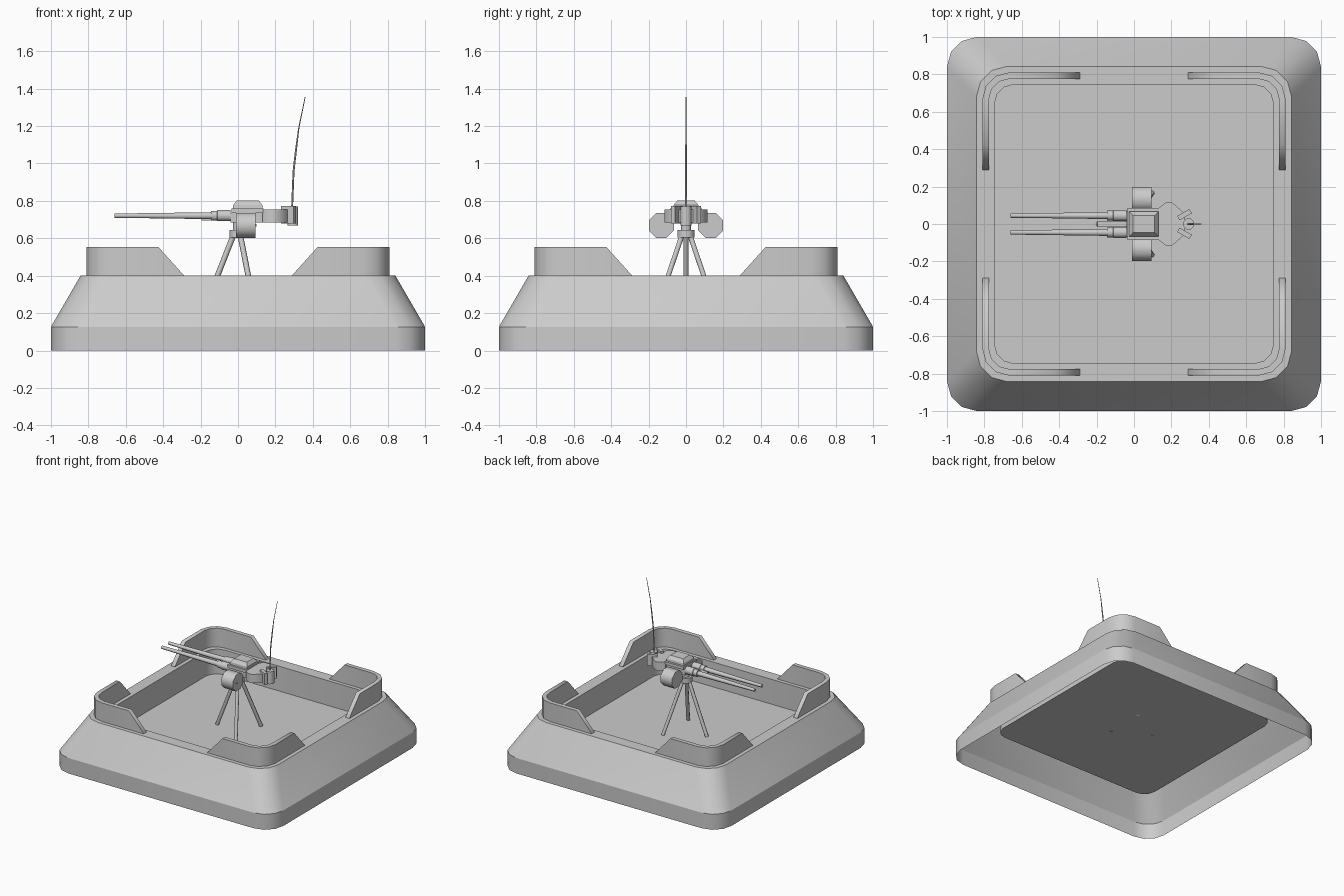
import bpy, bmesh
from math import pi, sin, cos, radians
from mathutils import Vector, Matrix

if "Cube" in bpy.data.objects:
    bpy.data.objects.remove(bpy.data.objects["Cube"])

FLOOR = 0.196


def finish(name, bm, angle=40):
    bmesh.ops.recalc_face_normals(bm, faces=bm.faces)
    me = bpy.data.meshes.new(name)
    bm.to_mesh(me)
    bm.free()
    me.shade_smooth()
    me.set_sharp_from_angle(angle=radians(angle))
    ob = bpy.data.objects.new(name, me)
    bpy.context.collection.objects.link(ob)
    return ob


def loft(name, rings, cap_start=True, cap_end=True, angle=40):
    bm = bmesh.new()
    vs = [[bm.verts.new(p) for p in r] for r in rings]
    n = len(rings[0])
    for a, b in zip(vs, vs[1:]):
        for i in range(n):
            j = (i + 1) % n
            bm.faces.new((a[i], a[j], b[j], b[i]))
    if cap_start:
        bm.faces.new(vs[0][::-1])
    if cap_end:
        bm.faces.new(vs[-1])
    return finish(name, bm, angle)


def corner_arc(half, r, segs=3):
    c = half - r
    return [(c + r * cos(pi / 2 * i / segs), c + r * sin(pi / 2 * i / segs))
            for i in range(segs + 1)]


def rounded_square(half, r, z):
    pts = []
    for k in range(4):
        m = Matrix.Rotation(k * pi / 2, 3, 'Z')
        pts += [m @ Vector((x, y, z)) for x, y in corner_arc(half, r)]
    return pts


def tube(name, path, radii, sides=8):
    # round rod along a path, with one radius per point
    path = [Vector(p) for p in path]
    q = (path[-1] - path[0]).to_track_quat('Z', 'Y')
    rings = [[p + q @ Vector((r * cos(2 * pi * (i + .5) / sides),
                              r * sin(2 * pi * (i + .5) / sides), 0))
              for i in range(sides)] for p, r in zip(path, radii)]
    return loft(name, rings, angle=62 if sides < 8 else 50)


def prism(name, outline, z0, z1):
    return loft(name, [[(x, y, z) for x, y in outline] for z in (z0, z1)], angle=50)


def rect(x0, x1, y0, y1):
    return [(x0, y0), (x1, y0), (x1, y1), (x0, y1)]


# open-bottomed base: skirt, then sloped sides, rim and sunken floor
loft("base_skirt", [rounded_square(1.0, .16, z) for z in (0, .127)],
     cap_start=False, cap_end=False)
loft("bunker_base", [rounded_square(h, r, z) for h, r, z in (
    (1.0, .16, .127), (.842, .16, .4), (.745, .1, .4),
    (.745, .1, FLOOR))], cap_start=False)

# four raised corner walls with sloped ends
for k in range(4):
    m = Matrix.Rotation(k * pi / 2, 4, 'Z')

    def wall_line(half, r):
        return [(half, .29), (half, .425)] + corner_arc(half, r) + [(.425, half), (.29, half)]
    outer, inner = wall_line(.81, .14), wall_line(.775, .105)
    n = len(outer)
    rings = []
    for i, (o, q) in enumerate(zip(outer, inner)):
        top = .403 if i in (0, n - 1) else .553
        rings.append([m @ Vector((p[0], p[1], z)) for p, z in
                      ((o, .4), (o, top), (q, top), (q, .4))])
    loft(f"corner_wall_{k + 1}", rings, angle=60)

# tripod legs and mount
for k in range(3):
    a = pi + k * 2 * pi / 3
    tube(f"tripod_leg_{k + 1}",
         [(.025 * cos(a), .025 * sin(a), .615), (.19 * cos(a), .19 * sin(a), FLOOR)],
         [.015, .015], 6)
tube("mount_collar", [(0, 0, .603), (0, 0, .645)], [.048, .048])
tube("mount_post", [(0, 0, .645), (0, 0, .7)], [.028, .028])

# receiver body and bevelled cover
prism("receiver", rect(-.04, .14, -.07, .07), .685, .735)
prism("receiver_plate", rect(-.035, .135, -.085, .085), .735, .76)
loft("receiver_cover", [[(x, y, z) for x, y in rect(*r)] for r, z in (
    ((-.028, .13, -.068, .068), .76), ((-.025, .13, -.066, .066), .778),
    ((-.005, .11, -.045, .045), .803))], angle=15)
prism("gas_block", rect(-.195, -.04, -.014, .014), .695, .725)

# twin barrels, ammunition drums and grips
for s, side in ((1, "left"), (-1, "right")):
    y = s * .045
    z = .721
    tube(f"barrel_{side}", [(-.14, y, z), (-.5, y, z), (-.66, y, z)],
         [.02, .0145, .0125])
    tube(f"barrel_sleeve_{side}",
         [(-.04, y, z), (-.11, y, z), (-.112, y, z), (-.145, y, z)],
         [.032, .032, .028, .028])
    tube(f"ammo_drum_{side}", [(-.012, s * .132, .669), (.093, s * .132, .669)], [.072, .072])
    tube(f"drum_latch_{side}", [(.093, s * .155, .669), (.1, s * .155, .669)], [.007, .007], 6)
    a = s * radians(30)
    c, d = cos(a), sin(a)
    prism(f"grip_{side}", [(.27 + u * c - v * d, s * .05 + u * d + v * c)
                           for u, v in rect(-.038, .038, -.013, .013)], .68, .772)

# rear housing
prism("rear_housing", [(.13, -.083), (.17, -.115), (.205, -.115), (.272, -.055),
                       (.272, .055), (.205, .115), (.17, .115), (.13, .083)], .685, .755)

# antenna with socket
tube("antenna_socket", [(.293, 0, .668), (.293, 0, .77)], [.031, .031])
tube("antenna", [(.289, 0, .76), (.297, 0, .96), (.311, 0, 1.08), (.325, 0, 1.19), (.359, 0, 1.355)],
     [.005, .005, .005, .003, .002], 6)
